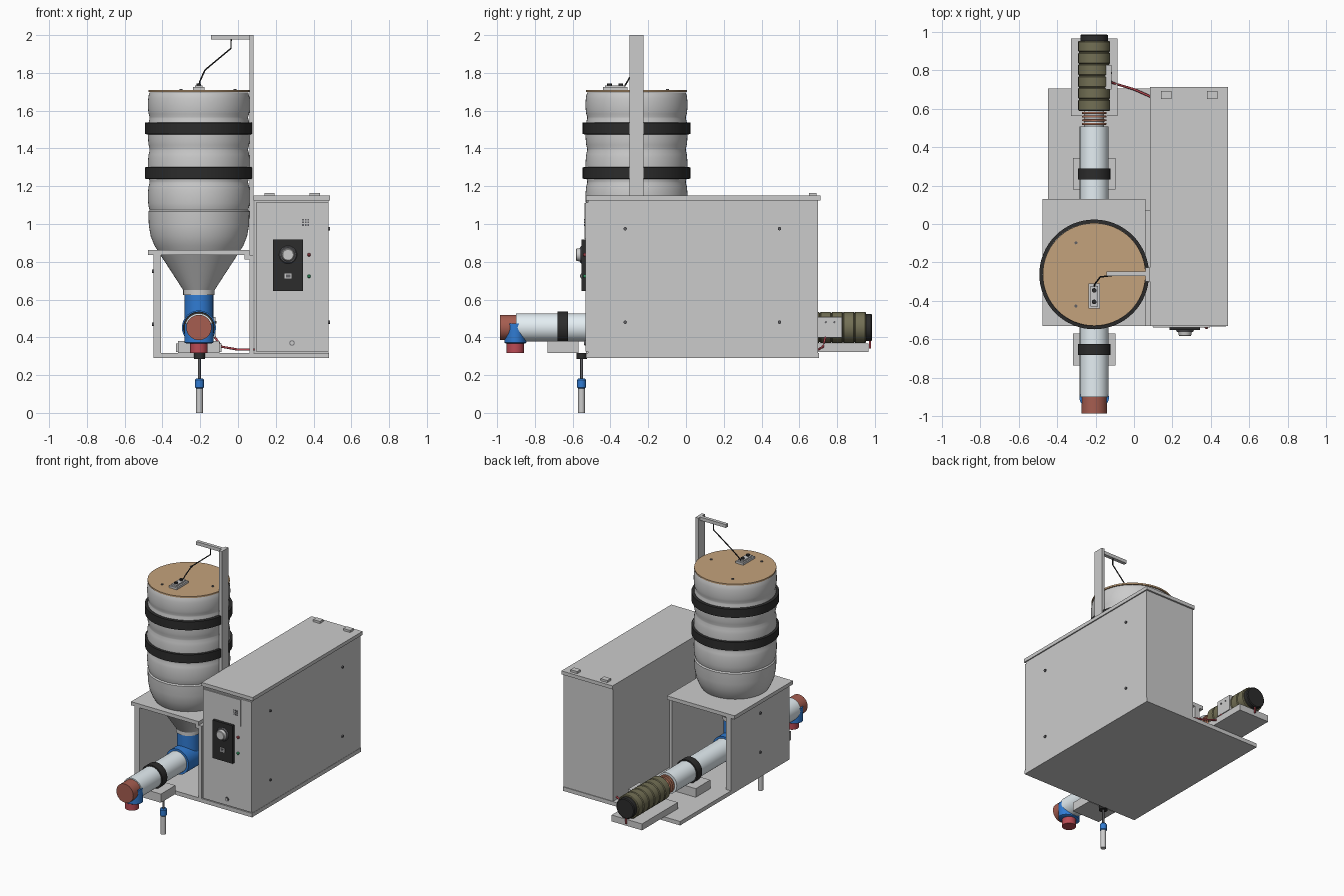
import bpy, bmesh, math

if "Cube" in bpy.data.objects:
    bpy.data.objects.remove(bpy.data.objects["Cube"])

def mat(name, r, g, b):
    m = bpy.data.materials.new(name)
    m.diffuse_color = (r, g, b, 1)
    m.use_nodes = True
    m.node_tree.nodes["Principled BSDF"].inputs["Base Color"].default_value = m.diffuse_color
    return m

BLACK = mat("black", .025, .025, .025)
BLUE = mat("blue", .03, .2, .65)
RED = mat("red", .5, .07, .09)
BRICK = mat("brick", .38, .11, .08)
WHITE = mat("white", .78, .86, .9)
WOOD = mat("wood", .55, .36, .2)
OLIVE = mat("olive", .17, .16, .09)
COPPER = mat("copper", .75, .3, .18)
GREEN = mat("green", .05, .5, .2)
SILVER = mat("silver", .75, .75, .75)
DARK = mat("dark_grey", .12, .12, .13)

def finish(name, bm, loc, m, smooth=False):
    bmesh.ops.recalc_face_normals(bm, faces=bm.faces)
    me = bpy.data.meshes.new(name)
    bm.to_mesh(me)
    bm.free()
    ob = bpy.data.objects.new(name, me)
    bpy.context.collection.objects.link(ob)
    ob.location = loc
    if m:
        me.materials.append(m)
    if smooth:
        bpy.ops.object.select_all(action='DESELECT')
        ob.select_set(True)
        bpy.context.view_layer.objects.active = ob
        bpy.ops.object.shade_smooth_by_angle(angle=math.radians(35))
    return ob

def box(name, x, y, z, m=None):
    """Box from (min, max) pairs."""
    bm = bmesh.new()
    bmesh.ops.create_cube(bm, size=1)
    for v in bm.verts:
        v.co = [v.co[i] * (r[1] - r[0]) for i, r in enumerate((x, y, z))]
    return finish(name, bm, [(r[0] + r[1]) / 2 for r in (x, y, z)], m)

def lathe(name, prof, loc, axis='z', m=None, n=48):
    """Revolve (radius, height) points around an axis through loc, ends capped."""
    put = {'z': lambda a, b, h: (a, b, h), 'y': lambda a, b, h: (b, h, a),
           'x': lambda a, b, h: (h, a, b)}[axis]
    bm = bmesh.new()
    rings = [[bm.verts.new(put(r * math.cos(math.tau * i / n), r * math.sin(math.tau * i / n), h))
              for i in range(n)] for r, h in prof]
    for p, q in zip(rings, rings[1:]):
        for i in range(n):
            j = (i + 1) % n
            bm.faces.new((p[i], p[j], q[j], q[i]))
    bm.faces.new(rings[0])
    bm.faces.new(rings[-1])
    return finish(name, bm, loc, m, True)

def rod(name, r, h0, h1, loc, axis='z', m=None, n=32):
    return lathe(name, [(r, h0), (r, h1)], loc, axis, m, n)

def cable(name, pts, r, m):
    cu = bpy.data.curves.new(name, 'CURVE')
    cu.dimensions = '3D'
    cu.bevel_depth = r
    cu.bevel_resolution = 2
    cu.use_fill_caps = True
    sp = cu.splines.new('POLY')
    sp.points.add(len(pts) - 1)
    for p, c in zip(sp.points, pts):
        p.co = (*c, 1)
    cu.materials.append(m)
    bpy.context.collection.objects.link(bpy.data.objects.new(name, cu))

CX, CY, PZ = -.207, -.262, .452   # drum axis and pipe height

# Frame: base, drum table and its side panels
box("base_plate", (-.447, .482), (-.53, .705), (.29, .318))
box("drum_table", (-.476, .06), (-.53, .13), (.837, .863))
box("table_left_panel", (-.447, -.408), (-.53, .13), (.318, .837))
box("table_right_panel", (.06, .083), (-.53, .07), (.318, .837))
box("table_ledge", (.035, .083), (-.53, .07), (.812, .837))
for z in (.47, .75):
    rod("panel_screw", .009, -.008, 0, (-.447, -.2, z), 'x', DARK, 12)

# Cabinet
box("cabinet_body", (.087, .48), (-.52, .70), (.318, 1.125))
box("cabinet_door", (.095, .478), (-.532, -.518), (.325, 1.115))
box("cabinet_lid", (.083, .488), (-.53, .712), (1.125, 1.15))
for x in (.167, .406):
    box("lid_hinge_pad", (x - .027, x + .027), (.65, .69), (1.15, 1.165))
for y in (-.322, .495):
    for z in (.48, .975):
        rod("cabinet_screw", .009, 0, .008, (.48, y, z), 'x', DARK, 12)

# Control panel on the cabinet door
box("instrument_plate", (.1, .395), (-.537, -.53), (.92, 1.11))
for i in range(3):
    for j in range(3):
        x, z = .34 + .014 * i, .99 + .014 * j
        box("indicator_square", (x, x + .009), (-.539, -.536), (z, z + .009), DARK)
box("control_box", (.185, .344), (-.552, -.53), (.645, .917), BLACK)
lathe("dial_base", [(.047, 0), (.042, -.008)], (.265, -.552, .837), 'y', DARK)
lathe("dial_knob", [(.036, 0), (.032, -.022), (.028, -.025)], (.265, -.558, .837), 'y', SILVER)
box("switch_frame", (.246, .284), (-.557, -.55), (.711, .739), SILVER)
box("switch_rocker", (.253, .277), (-.562, -.556), (.717, .733), DARK)
for nm, z, m in (("red_lamp", .837, RED), ("green_lamp", .723, GREEN)):
    lathe(nm, [(.009, 0), (.009, -.008), (.005, -.013)], (.376, -.532, z), 'y', m, 16)
rod("door_lock_ring", .014, -.006, 0, (.286, -.532, .37), 'y', DARK, 20)
rod("door_lock", .01, -.009, 0, (.286, -.532, .37), 'y', SILVER, 20)

# Drum hanging upside down with bulging rings, shoulder and hopper cone
prof = [(.083, .65), (.205, .838), (.235, .885), (.255, .935), (.265, .99), (.268, 1.066)]
levels = [1.07, 1.222, 1.394, 1.563, 1.70]
for a, b in zip(levels, levels[1:]):
    prof += [(.261 + .009 * math.sin(math.pi * k / 8) ** .6, a + .004 + (b - a - .008) * k / 8)
             for k in range(9)]
lathe("drum", prof, (CX, CY, 0), n=64)
for z in (1.237, 1.473):
    lathe("drum_band", [(.262, z), (.285, z + .003), (.285, z + .063), (.262, z + .066)],
          (CX, CY, 0), m=BLACK, n=64)
rod("drum_lid", .267, 1.698, 1.709, (CX, CY, 0), m=WOOD, n=64)
for k in range(3):
    a = math.tau * k / 3
    rod("lid_screw", .008, 1.709, 1.714, (CX + .19 * math.cos(a), CY + .19 * math.sin(a), 0), m=DARK, n=12)
rod("hopper_collar", .083, .625, .66, (CX, CY, 0))

# Level sensor on the lid, with post, arm and lead
box("sensor_plate", (CX - .03, CX + .03), (-.44, -.31), (1.709, 1.724))
box("sensor_body", (CX - .02, CX + .02), (-.428, -.322), (1.724, 1.734), SILVER)
for y in (-.405, -.345):
    rod("sensor_button", .012, 1.734, 1.744, (CX, y, 0), m=BLACK, n=20)
box("sensor_post", (.06, .083), (-.30, -.225), (.318, 2.0))
box("sensor_arm", (-.143, .06), (-.27, -.246), (1.976, 2.0))
cable("sensor_lead", [(-.037, -.258, 1.98), (-.037, -.258, 1.93), (-.175, -.275, 1.815),
                      (-.202, -.31, 1.755), (CX, -.325, 1.73)], .004, BLACK)

# Feed tee under the drum
rod("tee_inlet", .076, PZ, .625, (CX, CY, 0), m=BLUE)
lathe("tee_body", [(.078, -.13), (.09, -.13), (.09, .13), (.078, .13)], (CX, CY, PZ), 'y', BLUE)

# Horizontal auger pipe, with clamps on saddle blocks
rod("auger_pipe", .075, -.9, .507, (CX, 0, PZ), 'y', WHITE)
for y in (-.652, .26):
    box("pipe_saddle", (CX - .11, CX + .11), (y - .082, y + .082), (.318, .38))
    lathe("pipe_clamp", [(.074, -.028), (.084, -.028), (.084, .028), (.074, .028)],
          (CX, y, PZ), 'y', BLACK)

# Outlet at the front end
rod("pipe_end_cap", .067, -.985, -.89, (CX, 0, PZ), 'y', BRICK)
spout = lathe("outlet_spout", [(.05, -.085), (.058, -.08), (.058, .02)], (CX, -.903, PZ), 'z', BLUE)
spout.scale.x = 1.32
rod("outlet_cap", .046, .318, .375, (CX, -.903, 0), m=RED)

# Hanging probe
rod("probe_gland", .028, .285, .318, (CX + .003, -.553, 0), m=BLACK, n=24)
rod("probe_rod", .007, .17, .3, (CX + .003, -.553, 0), m=DARK, n=16)
lathe("probe_nut", [(.018, .13), (.023, .135), (.023, .175), (.018, .182)], (CX + .003, -.553, 0), m=BLUE, n=24)
rod("probe_tube", .018, 0, .132, (CX + .003, -.553, 0), n=24)

# Coupling spring and motor with cooling grooves
rod("coupling_core", .052, .5, .595, (CX, 0, PZ), 'y', WHITE)
for k in range(4):
    y = .52 + .019 * k
    lathe("coupling_ring", [(.05, y - .006), (.064, y - .004), (.064, y + .004), (.05, y + .006)],
          (CX, 0, PZ), 'y', COPPER)
mp = [(.06, .588)]
for k in range(6):
    a = .588 + .061 * k
    mp += [(.078, a), (.083, a + .005), (.083, a + .054), (.078, a + .059)]
lathe("motor", mp, (CX, 0, PZ), 'y', OLIVE)
lathe("motor_fan_cap", [(.072, .945), (.072, .98), (.066, .985)], (CX, 0, PZ), 'y', BLACK)
box("motor_terminal_box", (-.15, -.118), (.70, .825), (.40, .508), SILVER)
for y in (.74, .785):
    rod("terminal_screw", .006, 0, .004, (-.118, y, .48), 'x', DARK, 10)
box("motor_mount", (CX - .12, CX + .12), (.56, .965), (.322, .368))

# Power leads
cable("motor_lead", [(-.13, .74, .41), (-.085, .725, .35), (0, .70, .335), (.09, .66, .335)], .006, RED)
cable("fan_lead", [(CX, .95, .40), (CX, .974, .385), (CX, .974, .34)], .006, RED)
